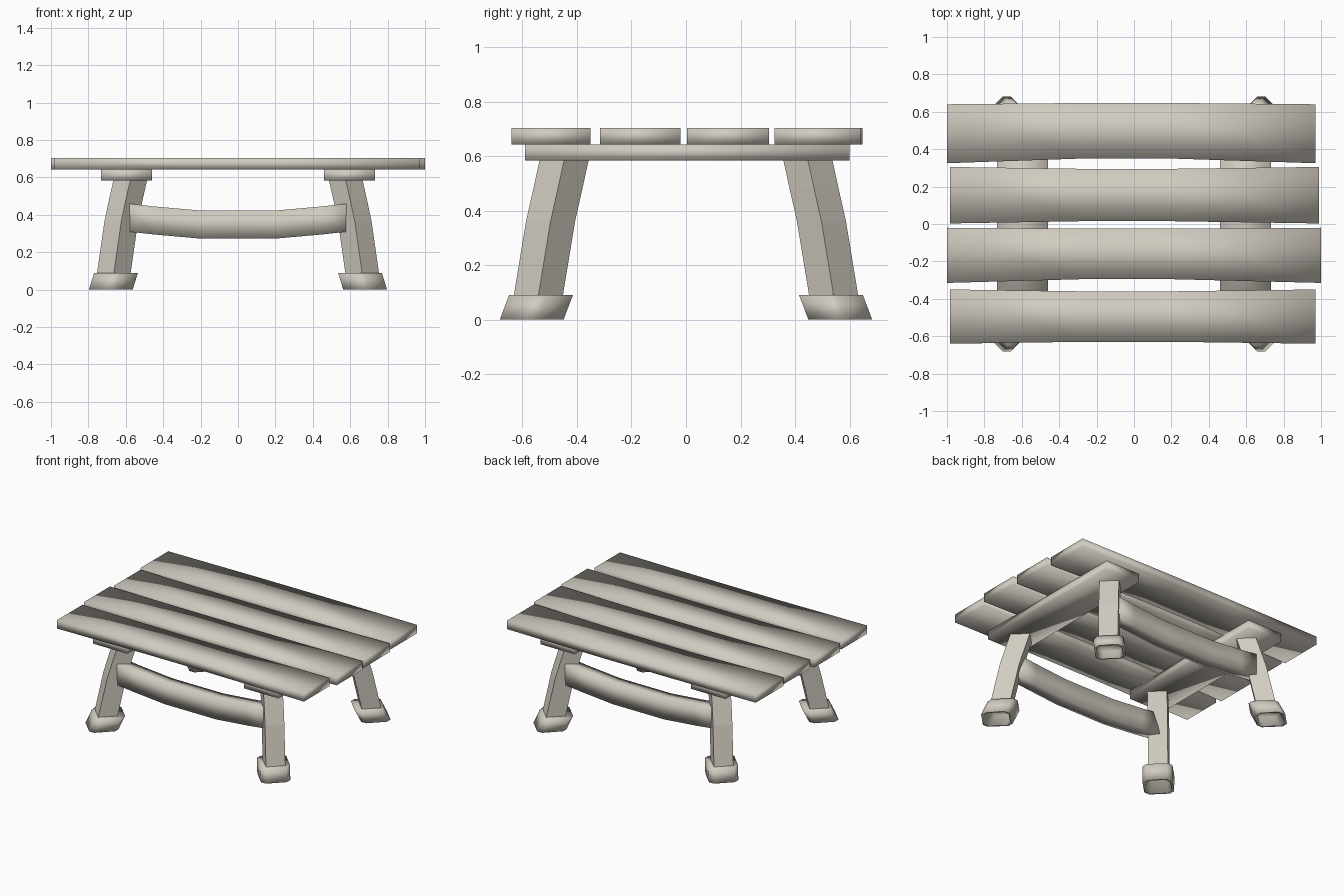
import bpy, bmesh

if "Cube" in bpy.data.objects:
    bpy.data.objects.remove(bpy.data.objects["Cube"])

wood = bpy.data.materials.new("pale weathered wood")
wood.diffuse_color = (0.64, 0.60, 0.53, 1)
wood.use_nodes = True
wood.node_tree.nodes["Principled BSDF"].inputs["Base Color"].default_value = wood.diffuse_color


def loft(name, rings, smooth=True):
    """Skin a list of equal-sized vertex rings and cap both ends."""
    bm = bmesh.new()
    vs = [[bm.verts.new(p) for p in ring] for ring in rings]
    n = len(rings[0])
    for a, b in zip(vs, vs[1:]):
        for i in range(n):
            j = (i + 1) % n
            bm.faces.new((a[i], a[j], b[j], b[i]))
    bm.faces.new(vs[0][::-1])
    bm.faces.new(vs[-1])
    bmesh.ops.recalc_face_normals(bm, faces=bm.faces)
    for f in bm.faces:
        f.smooth = smooth
    me = bpy.data.meshes.new(name)
    bm.to_mesh(me)
    bm.free()
    me.materials.append(wood)
    ob = bpy.data.objects.new(name, me)
    bpy.context.collection.objects.link(ob)
    return ob


def bar(name, stations):
    """Rectangular bar along x: stations of (x, y0, y1, z0, z1)."""
    return loft(name, [[(x, y0, z0), (x, y1, z0), (x, y1, z1), (x, y0, z1)]
                       for x, y0, y1, z0, z1 in stations])


# Table top planks: x range, front edge (left, mid, right), back edge (left, mid, right)
planks = [
    (-0.985, 0.97, (-0.64, -0.63, -0.64), (-0.35, -0.36, -0.35)),
    (-1.0, 1.0, (-0.315, -0.295, -0.315), (-0.02, -0.025, -0.02)),
    (-0.985, 0.99, (0.003, 0.015, 0.003), (0.305, 0.295, 0.305)),
    (-1.0, 0.97, (0.325, 0.35, 0.325), (0.64, 0.647, 0.64)),
]
for k, (xa, xb, f, b) in enumerate(planks):
    xs = (xa, -0.28, 0.2, xb)
    idx = (0, 1, 1, 2)
    bar(f"top_plank_{k + 1}", [(x, f[i], b[i], 0.643, 0.703) for x, i in zip(xs, idx)])

# Cross beams under the planks
for s, side in ((-1, "left"), (1, "right")):
    bar(f"{side}_cross_beam", [(s * 0.597 + d, -0.59, 0.60, 0.583, 0.643)
                               for d in (-0.136, 0.136)])

# Sagging stretchers between the legs
for s, side in ((-1, "front"), (1, "back")):
    y = s * 0.495
    bar(f"{side}_stretcher", [(x, y - 0.045, y + 0.045, z - 0.075, z + 0.075)
                              for x, z in ((-0.6, 0.387), (-0.45, 0.37), (-0.2, 0.348),
                                           (0.2, 0.348), (0.45, 0.37), (0.6, 0.387))])


def diamond(cx, cy, z, r):
    return [(cx + r, cy, z), (cx, cy + r, z), (cx - r, cy, z), (cx, cy - r, z)]


def foot_ring(cx, cy, z, r, c):
    pts = [(r, -c), (r, c), (c, r), (-c, r), (-r, c), (-r, -c), (-c, -r), (c, -r)]
    return [(cx + x, cy + y, z) for x, y in pts]


# Splayed bowed legs, turned 45 degrees, with hollow shoes
for sx, lr in ((-1, "left"), (1, "right")):
    for sy, fb in ((-1, "front"), (1, "back")):
        path = ((0.665, 0.543, 0.08), (0.645, 0.52, 0.22), (0.625, 0.497, 0.36),
                (0.60, 0.47, 0.48), (0.575, 0.446, 0.59))
        loft(f"{fb}_{lr}_leg", [diamond(sx * x, sy * y, z, 0.09) for x, y, z in path], False)
        shoe = ((0.658, 0.538, 0.07, 0.095), (0.68, 0.566, 0, 0.095),
                (0.68, 0.566, 0, 0.117), (0.652, 0.532, 0.09, 0.117))
        loft(f"{fb}_{lr}_foot", [foot_ring(sx * x, sy * y, z, r, 0.02)
                                 for x, y, z, r in shoe])
